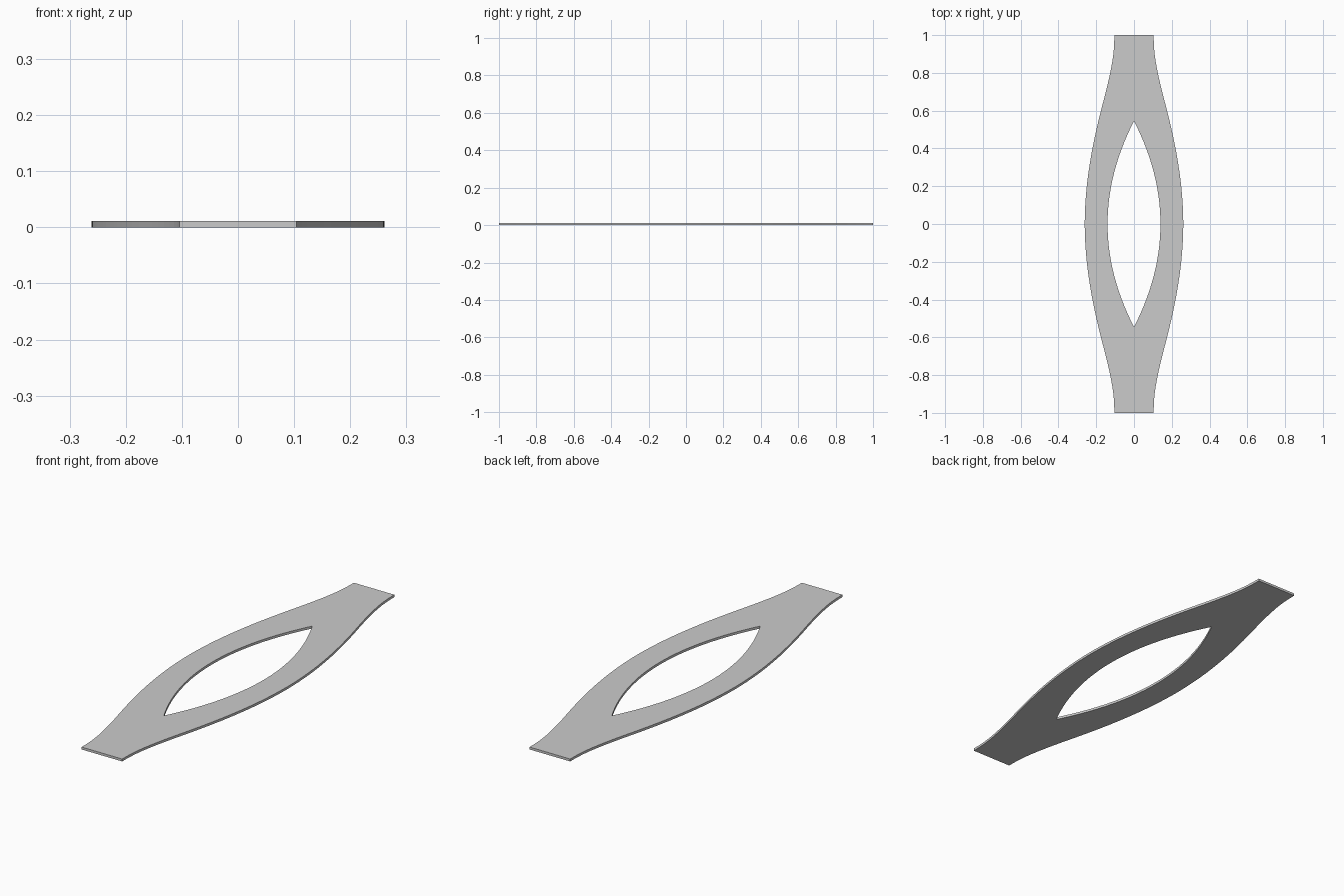
import bpy, bmesh

if "Cube" in bpy.data.objects:
    bpy.data.objects.remove(bpy.data.objects["Cube"])

TIP = 0.545        # half length of the lens-shaped opening
THICK = 0.0112
OUTER = [0.261, 0.258, 0.250, 0.237, 0.220, 0.199, 0.175, 0.149, 0.126, 0.109, 0.104]


def outer(y):
    # smooth interpolation through outline half widths, every 0.1 along y
    t = min(abs(y), 1.0) * 10
    i = min(int(t), 9)
    f = t - i
    p1, p2 = OUTER[i], OUTER[i + 1]
    p0 = OUTER[abs(i - 1)]
    p3 = OUTER[i + 2] if i + 2 < 11 else OUTER[9]
    return 0.5 * (2 * p1 + (p2 - p0) * f + (2 * p0 - 5 * p1 + 4 * p2 - p3) * f * f
                  + (3 * p1 - p0 - 3 * p2 + p3) * f ** 3)


def inner(y):
    return max(0.0, 0.14 * (1 - (y / TIP) ** 2))


def centre(y):
    # lane centre line: zero at the ends, middle of the lane at the opening
    a = abs(y)
    return (outer(a) - OUTER[-1]) * 0.2 / (OUTER[0] - OUTER[-1])


def strip_mesh(name, ys, left, right, z, height=0.0):
    bm = bmesh.new()
    for s in (1, -1):
        rows = [(bm.verts.new((s * left(y), y, z)), bm.verts.new((s * right(y), y, z))) for y in ys]
        for (a, b), (c, d) in zip(rows, rows[1:]):
            bm.faces.new((a, b, d, c) if s > 0 else (a, c, d, b))
    if height:
        bmesh.ops.remove_doubles(bm, verts=bm.verts, dist=1e-5)
        res = bmesh.ops.extrude_face_region(bm, geom=bm.faces[:], use_keep_orig=True)
        top = [v for v in res["geom"] if isinstance(v, bmesh.types.BMVert)]
        bmesh.ops.translate(bm, verts=top, vec=(0, 0, height))
        bmesh.ops.recalc_face_normals(bm, faces=bm.faces)
    me = bpy.data.meshes.new(name)
    bm.to_mesh(me)
    bm.free()
    ob = bpy.data.objects.new(name, me)
    bpy.context.collection.objects.link(ob)
    return ob


# rows along the length, with exact rows at the opening's tips
half = [TIP * i / 14 for i in range(15)] + [TIP + (1 - TIP) * i / 10 for i in range(1, 11)]
ys = [-y for y in reversed(half[1:])] + half

# split plate with the lens opening
strip_mesh("split_road_plate", ys, inner, outer, 0.0, THICK)

# thin centre stripes that follow both lanes
strip_mesh("lane_centre_stripes", ys, lambda y: centre(y) - 0.005,
           lambda y: centre(y) + 0.005, THICK + 0.0006)
